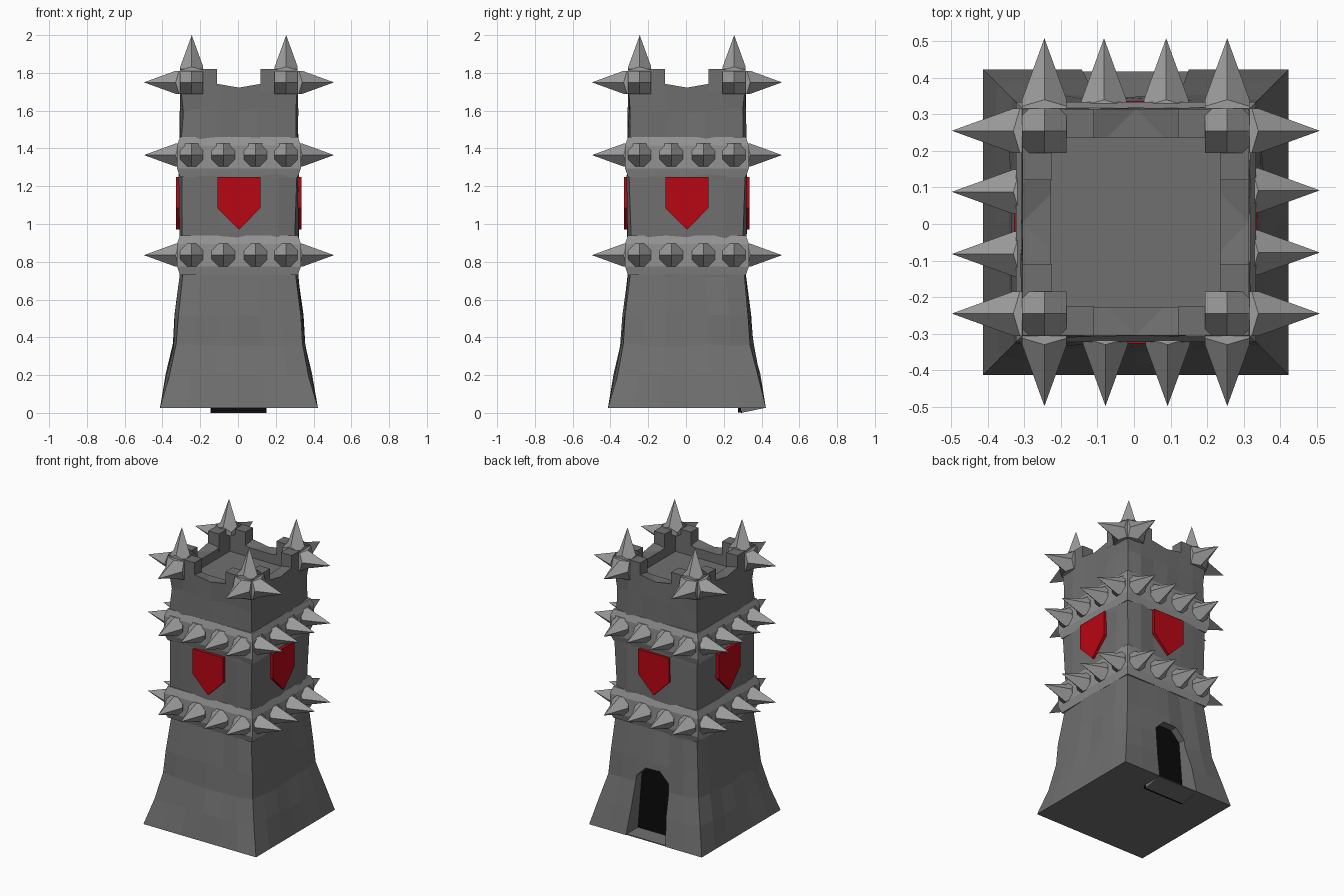
import bpy, bmesh, random
from math import pi
from mathutils import Matrix, Vector

if "Cube" in bpy.data.objects:
    bpy.data.objects.remove(bpy.data.objects["Cube"])

random.seed(4)
C = 0.005  # centre of the square plan


def material(name, rgb):
    m = bpy.data.materials.new(name)
    m.diffuse_color = (*rgb, 1)
    m.use_nodes = True
    m.node_tree.nodes["Principled BSDF"].inputs["Base Color"].default_value = m.diffuse_color
    return m


red = material("red_paint", (0.48, 0.002, 0.007))
black = material("black", (0.003, 0.003, 0.003))
stone = material("dark_stone", (0.16, 0.16, 0.16))
iron = material("iron", (0.34, 0.34, 0.34))
trim = material("band_stone", (0.29, 0.29, 0.29))


def finish(name, bm, mat):
    bmesh.ops.recalc_face_normals(bm, faces=bm.faces)
    me = bpy.data.meshes.new(name)
    bm.to_mesh(me)
    bm.free()
    ob = bpy.data.objects.new(name, me)
    bpy.context.collection.objects.link(ob)
    me.materials.append(mat)
    return ob


def loft(bm, rings):
    for a, b in zip(rings, rings[1:]):
        n = len(a)
        for i in range(n):
            bm.faces.new((a[i], a[(i + 1) % n], b[(i + 1) % n], b[i]))
    return [bm.faces.new(rings[0][::-1]), bm.faces.new(rings[-1])]


def prism(name, pts, axis, a, b, mat=stone, spin=0):
    """Extrude a 2D outline along an axis, then turn it about the tower centre."""
    bm = bmesh.new()

    def place(p, d):
        v = {"x": (d, p[0], p[1]), "y": (p[0], d, p[1]), "z": (p[0], p[1], d)}[axis]
        return Matrix.Rotation(spin, 3, "Z") @ Vector(v) + Vector((C, C, 0))
    loft(bm, [[bm.verts.new(place(p, d)) for p in pts] for d in (a, b)])
    return finish(name, bm, mat)


def cut(ob, cutter):
    cutter.hide_render = True
    cutter.hide_viewport = True
    m = ob.modifiers.new("cut", "BOOLEAN")
    m.operation, m.object, m.solver = "DIFFERENCE", cutter, "EXACT"


# Tower body: flared stone walls with slightly uneven blocks
bm = bmesh.new()
rings = []
N = 6
profile = [(0.027, 0.418), (0.2, 0.383), (0.36, 0.348), (0.52, 0.336), (0.73, 0.308),
           (0.95, 0.312), (1.24, 0.314), (1.46, 0.31), (1.6, 0.309), (1.74, 0.31)]
for k, (z, r) in enumerate(profile):
    ring = []
    rough = 0 < k < len(profile) - 1
    for s in range(4):
        for i in range(N):
            j = random.uniform(-0.006, 0.006) if rough else 0
            if rough and i == 0:
                j -= 0.010  # chipped corners
            p = Vector((-r + 2 * r * i / N, -(r + j), z))
            if i == 0:
                p.x = -(r + j)
            if rough:
                p.z += random.uniform(-0.012, 0.012)
            p = Matrix.Rotation(s * pi / 2, 3, "Z") @ p
            ring.append(bm.verts.new(p + Vector((C, C, 0))))
    rings.append(ring)
for s in range(4):  # worn dip in the middle of each parapet
    rings[-1][s * N + N // 2].co.z = 1.722
bmesh.ops.triangulate(bm, faces=loft(bm, rings))
body = finish("tower_body", bm, stone)

# Roof recess and doorway
h = 0.232
cut(body, prism("roof_cutter", [(-h, -h), (h, -h), (h, h), (-h, h)], "z", 1.66, 1.9))
door = [(-0.15, 0), (0.147, 0), (0.115, 0.41), (0.05, 0.475), (-0.05, 0.475), (-0.115, 0.41)]
cut(body, prism("door_cutter", door, "y", 0.285, 0.6))
prism("door_opening", [(x * 0.99, z * 0.99 + 0.003) for x, z in door], "y", 0.27, 0.292, black)
prism("doorstep", [(0.287, 0), (0.412, 0.026), (0.412, 0.032), (0.287, 0.032)], "x", -0.15, 0.145)

# L-shaped merlons on the corners
for s in range(4):
    o, i, e = 0.31, 0.23, 0.115
    prism("corner_merlon", [(o, o), (e, o), (e, i), (i, i), (i, e), (o, e)],
          "z", 1.70, 1.82, spin=s * pi / 2)

# Two bevelled bands
for zc in (0.835, 1.355):
    bm = bmesh.new()
    rings = []
    for dz, r in ((-0.105, 0.312), (-0.06, 0.328), (0.06, 0.328), (0.105, 0.312)):
        rings.append([bm.verts.new((C + x * r, C + y * r, zc + dz))
                      for x, y in ((-1, -1), (1, -1), (1, 1), (-1, 1))])
    loft(bm, rings)
    finish("band", bm, trim)


def spike(bm, mat):
    """Four kite faces on a square foot, ridges running to the edge middles."""
    w = 0.061
    sq = [(1, 0), (1, 1), (0, 1), (-1, 1), (-1, 0), (-1, -1), (0, -1), (1, -1)]
    top = [bm.verts.new(mat @ Vector((x * w, y * w, -0.018 if x * y else 0))) for x, y in sq]
    low = [bm.verts.new(mat @ Vector((x * w, y * w, -0.045))) for x, y in sq]
    tip = bm.verts.new(mat @ Vector((0, 0, 0.168)))
    for i in range(8):
        bm.faces.new((low[i], low[(i + 1) % 8], top[(i + 1) % 8], top[i]))
    for i in range(0, 8, 2):
        bm.faces.new((top[i], top[i + 1], top[(i + 2) % 8], tip))
    bm.faces.new(low[::-1])


# Spikes around the bands and on the crown corners
side_rows = (("lower_band_spikes", 0.835, (-0.25, -0.083, 0.087, 0.25)),
             ("upper_band_spikes", 1.365, (-0.25, -0.083, 0.087, 0.25)),
             ("crown_side_spikes", 1.75, (-0.25, 0.25)))
centre = Matrix.Translation((C, C, 0))
for name, z, xs in side_rows:
    bm = bmesh.new()
    for s in range(4):
        for x in xs:
            spike(bm, centre @ Matrix.Rotation(s * pi / 2, 4, "Z")
                  @ Matrix.Translation((x, -0.335, z)) @ Matrix.Rotation(pi / 2, 4, "X"))
    finish(name, bm, iron)
bm = bmesh.new()
for x in (-0.25, 0.25):
    for y in (-0.25, 0.25):
        spike(bm, centre @ Matrix.Translation((x, y, 1.832)))
finish("crown_top_spikes", bm, iron)

# Red shield on every side
for s in range(4):
    prism("shield", [(-0.114, 1.25), (0.114, 1.25), (0.114, 1.085), (0, 0.97), (-0.114, 1.085)],
          "y", -0.332, -0.29, red, spin=s * pi / 2)
